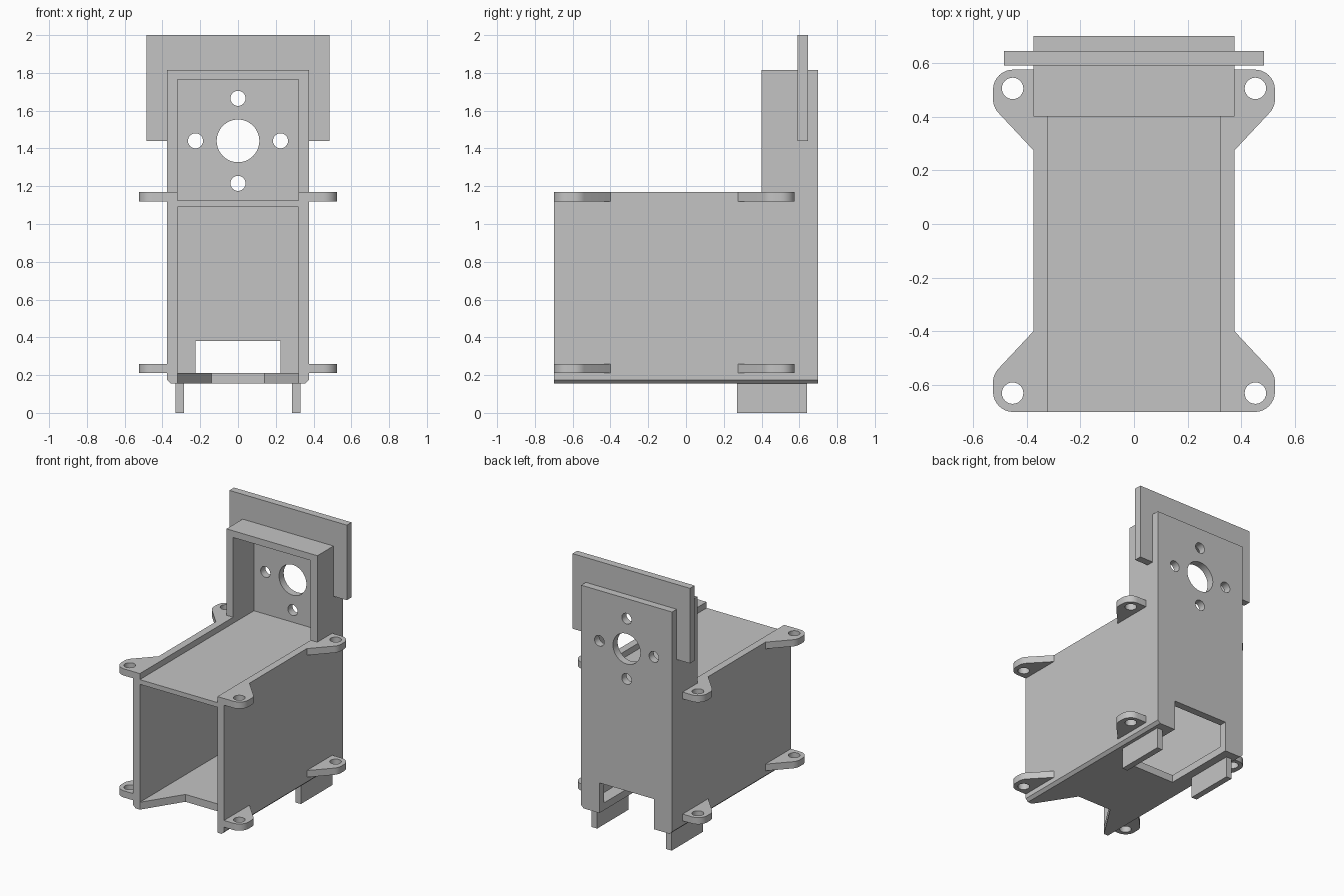
import bpy, bmesh
from math import sin, cos, pi, radians

cube = bpy.data.objects.get("Cube")
if cube:
    bpy.data.objects.remove(cube, do_unlink=True)

grey = bpy.data.materials.new("plain grey")
grey.use_nodes = True
grey.diffuse_color = (0.55, 0.55, 0.55, 1)
grey.node_tree.nodes["Principled BSDF"].inputs["Base Color"].default_value = grey.diffuse_color

# How a flat outline (u, v) with thickness w is turned for each direction
TURN = {
    "x": lambda u, v, w: (w, u, v),
    "y": lambda u, v, w: (u, w, v),
    "z": lambda u, v, w: (u, v, w),
}


def arc(u, v, r, start=0, end=360, steps=32):
    """Points along an arc, leaving out the repeated end of a full circle."""
    count = steps if end - start == 360 else steps + 1
    angles = [radians(start + (end - start) * i / steps) for i in range(count)]
    return [(u + r * cos(a), v + r * sin(a)) for a in angles]


def rect(u0, u1, v0, v1):
    return [(u0, v0), (u1, v0), (u1, v1), (u0, v1)]


def mirrored(points):
    """A half outline completed by its mirror image."""
    return points + [(-u, v) for u, v in reversed(points)]


def plate(name, axis, lo, hi, outline, holes=()):
    """Extrude an outline, with holes, between lo and hi along an axis."""
    curve = bpy.data.curves.new(name, "CURVE")
    curve.dimensions = "2D"
    curve.fill_mode = "BOTH"
    curve.extrude = abs(hi - lo) / 2
    for loop in (outline, *holes):
        spline = curve.splines.new("POLY")
        spline.points.add(len(loop) - 1)
        for point, (u, v) in zip(spline.points, loop):
            point.co = (u, v, 0, 1)
        spline.use_cyclic_u = True
    temp = bpy.data.objects.new(name + "_outline", curve)
    bpy.context.collection.objects.link(temp)
    graph = bpy.context.evaluated_depsgraph_get()
    mesh = bpy.data.meshes.new_from_object(temp.evaluated_get(graph))
    bpy.data.objects.remove(temp, do_unlink=True)

    bm = bmesh.new()
    bm.from_mesh(mesh)
    for vert in bm.verts:
        u, v, w = vert.co
        vert.co = TURN[axis](u, v, w + (lo + hi) / 2)
    bmesh.ops.remove_doubles(bm, verts=bm.verts, dist=0.0001)
    bmesh.ops.recalc_face_normals(bm, faces=bm.faces)
    bm.to_mesh(mesh)
    bm.free()
    mesh.materials.clear()
    mesh.materials.append(grey)
    obj = bpy.data.objects.new(name, mesh)
    bpy.context.collection.objects.link(obj)
    for other in bpy.context.selected_objects:
        other.select_set(False)
    obj.select_set(True)
    bpy.context.view_layer.objects.active = obj
    bpy.ops.object.shade_smooth_by_angle(angle=radians(30))
    return obj


OUT, IN = 0.375, 0.32            # outer and inner half width
FRONT, BACK, PANEL = -0.7, 0.7, 0.645
BASE, TOP, TOWER = 0.155, 1.17, 1.815
CUT = 0.02                       # bottom corner chamfer

# Back panel with bottom slot and motor holes
hole_z = 1.44
bolts = [arc(0.225 * cos(k * pi / 2), hole_z + 0.225 * sin(k * pi / 2), 0.04, steps=24)
         for k in range(4)]
plate("back_panel", "y", PANEL, BACK,
      mirrored([(0.225, 0.38), (0.225, BASE), (OUT - CUT, BASE),
                (OUT, BASE + CUT), (OUT, TOWER)]),
      [arc(0, hole_z, 0.113, steps=48)] + bolts)

# Floor with tapered front notch and rear opening
plate("floor", "z", BASE, 0.21,
      mirrored([(0.14, -0.42), (IN, FRONT), (IN, PANEL), (0.225, PANEL), (0.225, 0.14)]))

# Shelf over the box and roof of the tower
plate("shelf", "z", 1.09, 1.125, rect(-IN, IN, FRONT, PANEL))
plate("tower_roof", "z", 1.765, TOWER, rect(-IN, IN, 0.4, PANEL))

# Upright plate straddling the tower
plate("cross_plate", "y", 0.59, PANEL,
      mirrored([(OUT, TOWER), (OUT, hole_z), (0.485, hole_z), (0.485, 2)]))

for side, s in (("left", 1), ("right", -1)):
    # Wall that steps up into the tower
    plate(side + "_wall", "x", s * IN, s * OUT,
          [(FRONT, BASE + CUT), (PANEL, BASE + CUT), (PANEL, TOWER),
           (0.4, TOWER), (0.4, TOP), (FRONT, TOP)])
    # Chamfered rail under the wall
    plate(side + "_bottom_rail", "y", FRONT, PANEL,
          [(s * u, v) for u, v in ((IN, BASE), (OUT - CUT, BASE),
                                   (OUT, BASE + CUT), (IN, BASE + CUT))])
    # Foot
    plate(side + "_foot", "z", 0, BASE, rect(s * 0.285, s * 0.33, 0.27, 0.64))

    # Mounting ears: rounded tabs with a bolt hole, at both ends and two heights
    tab = [(OUT, 0.27)] + arc(0.45, 0.495, 0.075, -42, 90, 12) + [(OUT, 0.57)]
    # widen the tab's lower shoulder before the rounding starts
    tab[1:2] = arc(0.45, 0.46, 0.075, -42, 0, 6)
    tab = [p for i, p in enumerate(tab) if not (8 <= i <= 10)]
    eye = arc(0.452, 0.5, 0.04, steps=24)
    for end, flip, shift in (("back", 1, 0.005), ("front", -1, -0.13)):
        for level, z in (("upper", 1.12), ("lower", 0.21)):
            place = lambda pts: [(s * u, flip * v + shift) for u, v in pts]
            plate(f"{side}_{end}_{level}_ear", "z", z, z + 0.05, place(tab), [place(eye)])
